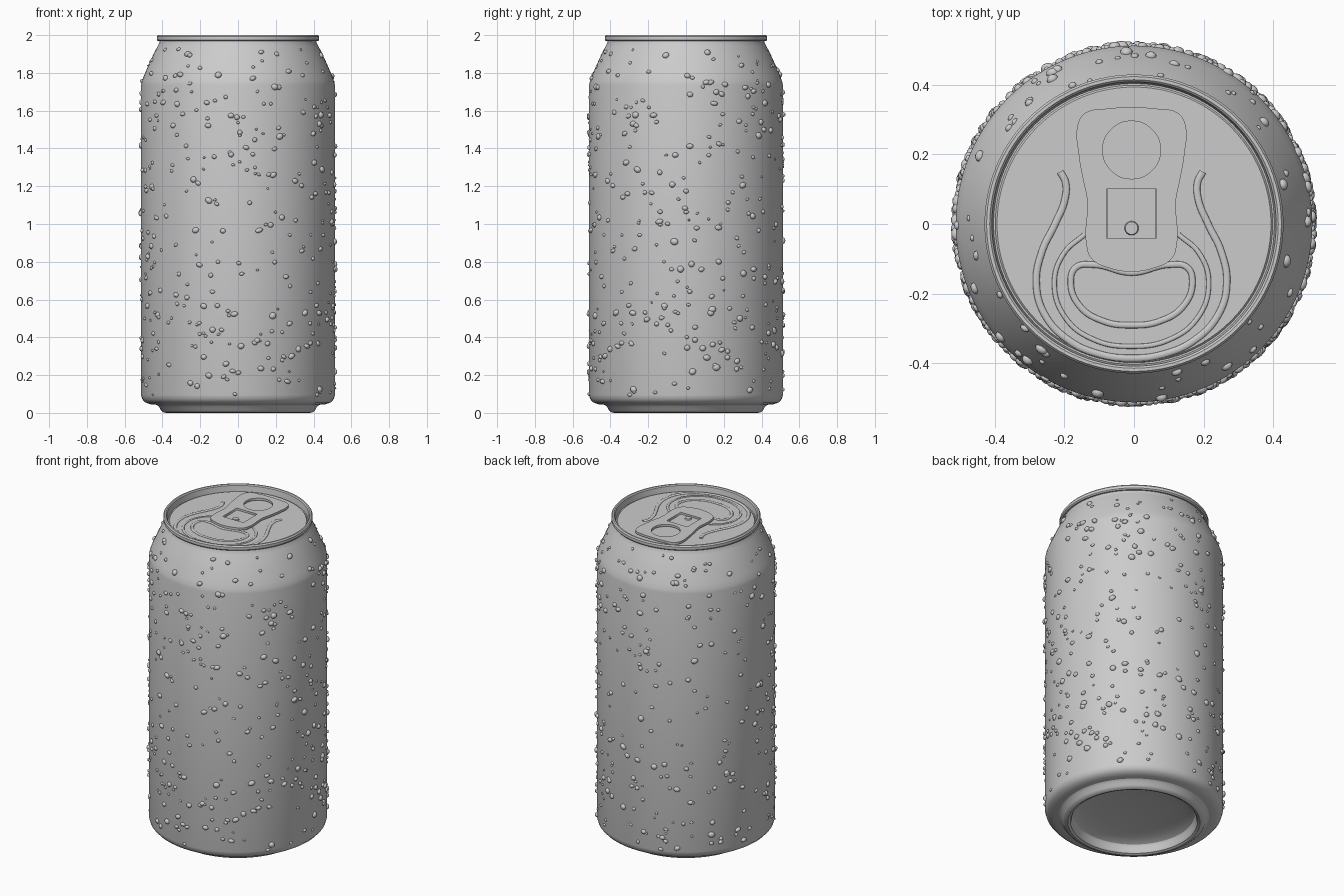
import bpy, bmesh, math, random
from mathutils import Vector, Matrix

if "Cube" in bpy.data.objects:
    bpy.data.objects.remove(bpy.data.objects["Cube"])

random.seed(7)
CX = -0.007      # lid details sit slightly off centre
LID_Z = 1.962


def finish(name, bm, angle=30):
    me = bpy.data.meshes.new(name)
    bm.to_mesh(me)
    bm.free()
    for p in me.polygons:
        p.use_smooth = True
    me.set_sharp_from_angle(angle=math.radians(angle))
    ob = bpy.data.objects.new(name, me)
    bpy.context.collection.objects.link(ob)
    return ob


def lathe(name, profile, seg=96):
    bm = bmesh.new()
    vs = [bm.verts.new((r, 0, z)) for r, z in profile]
    es = [bm.edges.new(p) for p in zip(vs, vs[1:])]
    bmesh.ops.spin(bm, geom=vs + es, cent=(0, 0, 0), axis=(0, 0, 1),
                   angle=2 * math.pi, steps=seg, use_duplicate=False)
    bmesh.ops.remove_doubles(bm, verts=bm.verts, dist=1e-5)
    bmesh.ops.recalc_face_normals(bm, faces=bm.faces)
    return finish(name, bm)


def add_spline(cu, pts, cyclic, handle='AUTO'):
    sp = cu.splines.new('BEZIER')
    sp.bezier_points.add(len(pts) - 1)
    for bp, (x, y) in zip(sp.bezier_points, pts):
        bp.co = (x, y, 0)
        bp.handle_left_type = bp.handle_right_type = handle
    sp.use_cyclic_u = cyclic
    sp.resolution_u = 10


def curve_object(name, dims, z):
    cu = bpy.data.curves.new(name, 'CURVE')
    cu.dimensions = dims
    ob = bpy.data.objects.new(name, cu)
    ob.location = (CX, 0, z)
    bpy.context.collection.objects.link(ob)
    return ob, cu


def bead(name, pts, cyclic=False, r=0.009):
    ob, cu = curve_object(name, '3D', LID_Z)
    cu.bevel_depth = r
    cu.bevel_resolution = 3
    cu.use_fill_caps = True
    ob.scale.z = 0.6
    add_spline(cu, pts, cyclic)


def mirrored(half):
    # half ends on the x = 0 line
    return half + [(-x, y) for x, y in reversed(half[:-1])]


# Can wall with domed base and tapered neck
dome = [(0.355 * math.sin(a), 0.045 + 0.05 * math.cos(a))
        for a in [i * math.pi / 16 for i in range(9)]]
base = [(0.358, 0.02), (0.366, 0.006), (0.38, 0.0), (0.395, 0.003), (0.408, 0.014),
        (0.418, 0.033), (0.432, 0.043), (0.465, 0.046), (0.492, 0.056),
        (0.507, 0.073), (0.513, 0.095)]
neck = [(0.513, 1.735), (0.509, 1.755), (0.498, 1.785), (0.47, 1.85), (0.445, 1.905),
        (0.426, 1.94), (0.416, 1.96), (0.414, 1.975)]
lathe("can_body", dome + base + neck)

# Lid panel with rolled rim
lathe("lid", [(0.414, 1.968), (0.424, 1.968), (0.430, 1.975), (0.430, 1.992), (0.424, 2.0),
              (0.415, 2.0), (0.409, 1.994), (0.404, LID_Z - 0.006),
              (0.399, LID_Z - 0.006), (0.394, LID_Z), (0.0, LID_Z)])

# Raised beads pressed into the lid
bead("outer_bead", mirrored([(-0.205, 0.15), (-0.19, 0.12), (-0.192, 0.07), (-0.22, 0.0),
                             (-0.258, -0.08), (-0.274, -0.17), (-0.25, -0.26),
                             (-0.18, -0.335), (-0.09, -0.375), (0, -0.386)]), r=0.01)
bead("opening_score", mirrored([(-0.135, -0.03), (-0.195, -0.085), (-0.222, -0.17),
                                (-0.19, -0.27), (-0.11, -0.332), (0, -0.352)]), r=0.007)
bead("opening_bead", [(-0.175, -0.165), (-0.16, -0.125), (-0.11, -0.117), (0, -0.14),
                      (0.11, -0.117), (0.16, -0.125), (0.175, -0.165), (0.15, -0.235),
                      (0.08, -0.28), (0, -0.291), (-0.08, -0.28), (-0.15, -0.235)], True)

# Pull tab with finger hole and rivet window
tab, cu = curve_object("pull_tab", '2D', LID_Z + 0.013)
cu.fill_mode = 'BOTH'
cu.extrude = 0.007
left = [(0, -0.137), (-0.06, -0.128), (-0.115, -0.1), (-0.13, -0.06), (-0.128, 0.07),
        (-0.138, 0.12), (-0.152, 0.2), (-0.155, 0.285), (-0.135, 0.318), (-0.07, 0.332)]
add_spline(cu, left + [(0, 0.335)] + [(-x, y) for x, y in reversed(left[1:])], True)
add_spline(cu, [(0.083 * math.cos(i * math.pi / 4), 0.213 + 0.083 * math.sin(i * math.pi / 4))
                for i in range(8)], True)
add_spline(cu, [(-0.072, -0.04), (0.072, -0.04), (0.072, 0.1), (-0.072, 0.1)], True, 'VECTOR')

# Tongue and rivet holding the tab
bm = bmesh.new()
bmesh.ops.create_cube(bm, size=1, matrix=Matrix.Translation((CX, 0.03, LID_Z + 0.004))
                      @ Matrix.Diagonal((0.14, 0.14, 0.008, 1)))
finish("tab_tongue", bm)
bm = bmesh.new()
bmesh.ops.create_cone(bm, cap_ends=True, segments=24, radius1=0.022, radius2=0.018, depth=0.014,
                      matrix=Matrix.Translation((CX, -0.012, LID_Z + 0.009)))
finish("rivet", bm)

# Water droplets scattered over wall and neck
outer = [(0.513, 0.08)] + neck[:-1]


def wall(z):
    for (r0, z0), (r1, z1) in zip(outer, outer[1:]):
        if z <= z1:
            return r0 + (r1 - r0) * (z - z0) / (z1 - z0), Vector((z1 - z0, 0, r0 - r1)).normalized()


bm = bmesh.new()
for i in range(640):
    z, ang = random.uniform(0.085, 1.94), random.uniform(0, 2 * math.pi)
    r, n = wall(z)
    size = random.uniform(0.007, 0.013) if random.random() < 0.5 else random.uniform(0.012, 0.019)
    up = n.cross(Vector((0, 1, 0))) * -1
    frame = Matrix((n, Vector((0, 1, 0)), up)).transposed().to_4x4()
    mat = (Matrix.Rotation(ang, 4, 'Z') @ Matrix.Translation((r, 0, z)) @ frame
           @ Matrix.Rotation(random.uniform(-0.5, 0.5), 4, 'X')
           @ Matrix.Diagonal((size * 0.8, size * random.uniform(0.9, 1.2),
                              size * random.uniform(0.7, 1.0), 1)))
    bmesh.ops.create_icosphere(bm, subdivisions=2, radius=1, matrix=mat)
finish("water_droplets", bm, 60)
